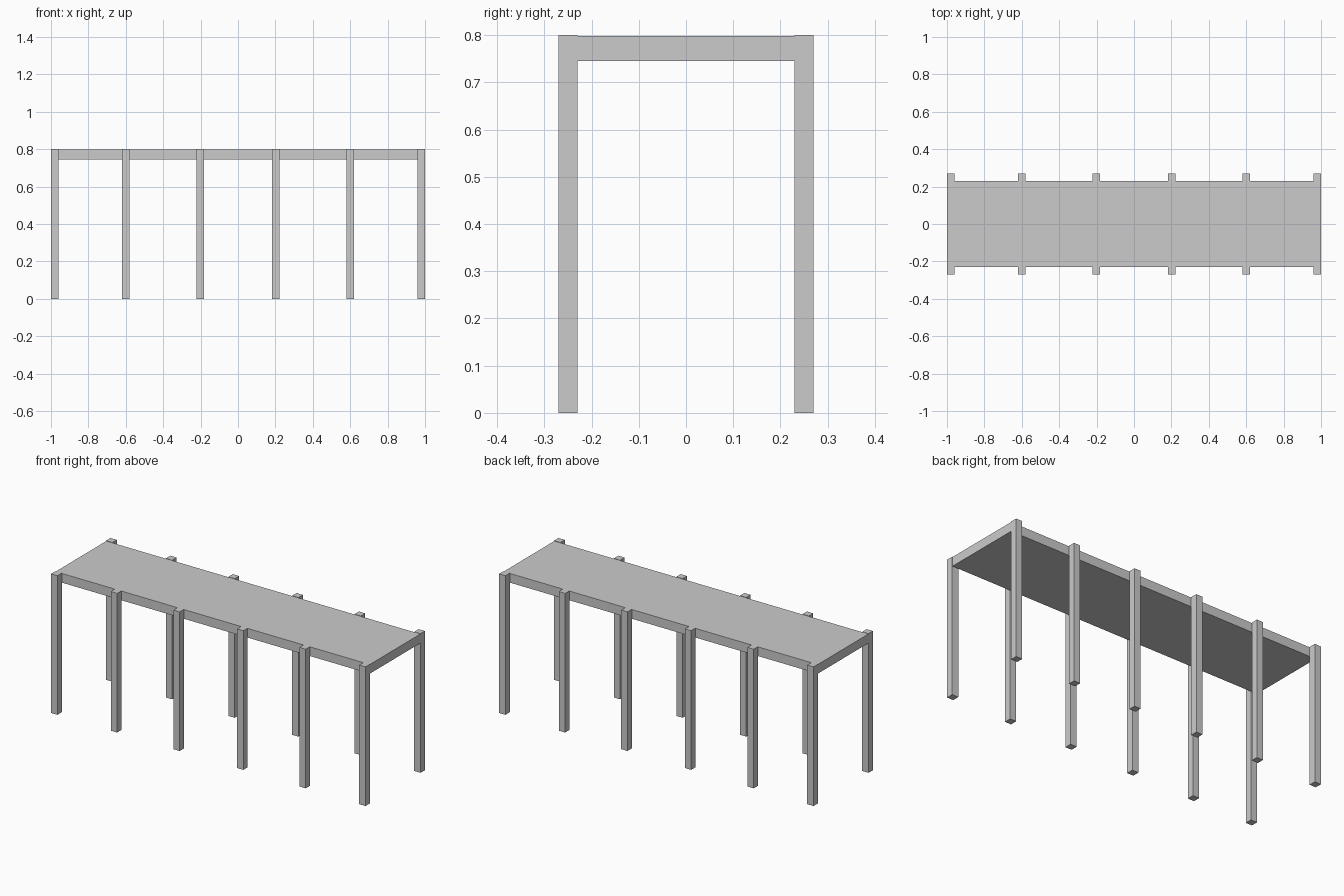
import bpy

if "Cube" in bpy.data.objects:
    bpy.data.objects.remove(bpy.data.objects["Cube"])


def box(name, lo, hi):
    """Axis-aligned box between two corners."""
    size = [b - a for a, b in zip(lo, hi)]
    mid = [(a + b) / 2 for a, b in zip(lo, hi)]
    bpy.ops.mesh.primitive_cube_add(size=1, location=mid)
    ob = bpy.context.object
    ob.name = name
    ob.scale = size
    bpy.ops.object.transform_apply(location=False, rotation=False, scale=True)
    return ob


# Table top: solid slab sitting just below the leg tops
box("table_top", (-0.999, -0.23, 0.745), (0.999, 0.23, 0.798))

# Six pairs of square legs fixed to the long edges
leg_x = (-0.98, -0.60, -0.202, 0.203, 0.60, 0.98)
for side, s in (("front", -1), ("back", 1)):
    for i, x in enumerate(leg_x, 1):
        y = s * 0.25
        box(f"{side}_leg_{i}", (x - 0.02, y - 0.02, 0), (x + 0.02, y + 0.02, 0.8))
